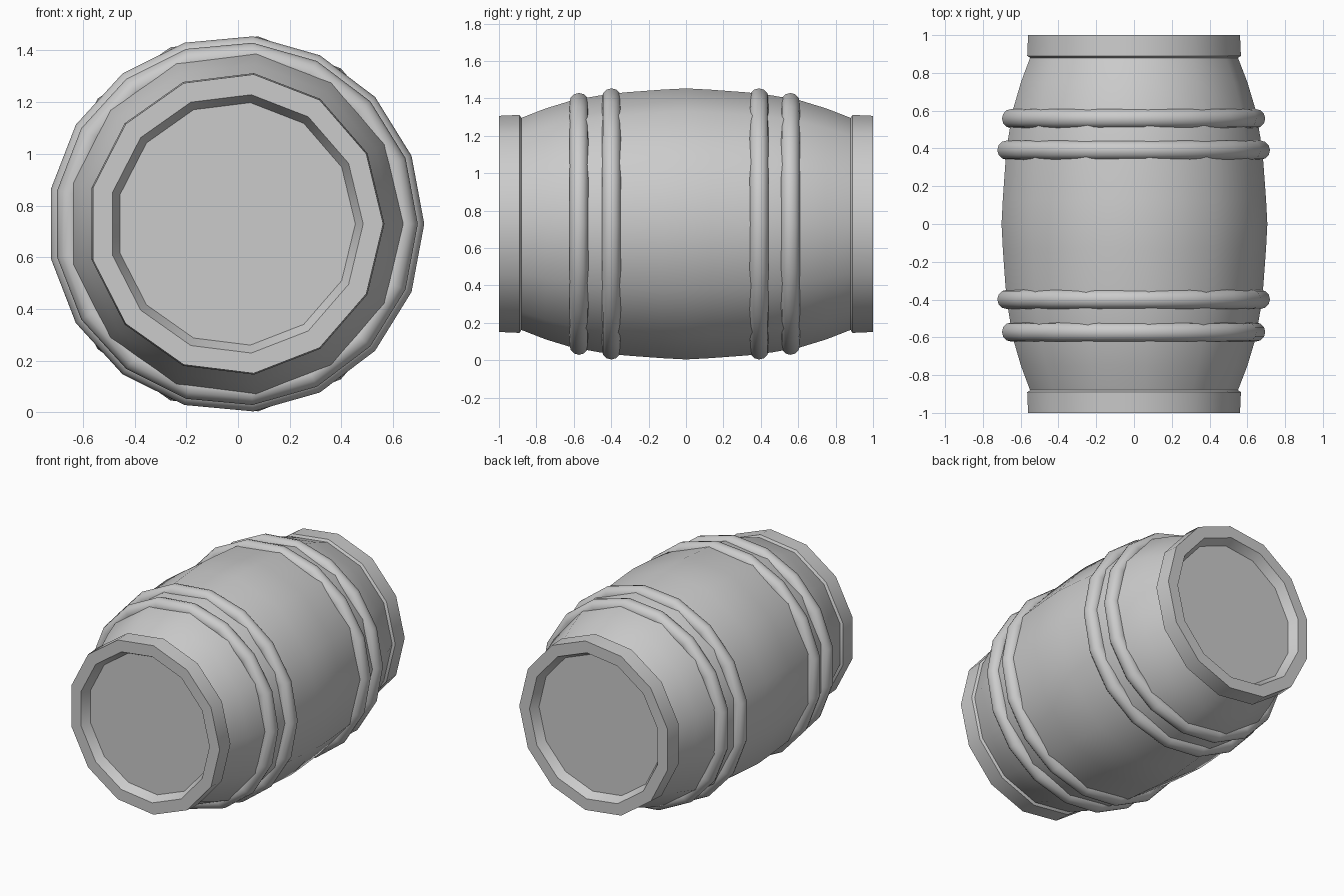
import bpy, bmesh
from math import sin, cos, pi, radians

if "Cube" in bpy.data.objects:
    bpy.data.objects.remove(bpy.data.objects["Cube"])

CX, CZ = -0.008, 0.729


def lathe(name, profile, sides, closed=False, sx=1.0):
    """Spin (radius, y) points about the y axis; closed makes a ring, otherwise ends are capped."""
    bm = bmesh.new()
    rings = [[bm.verts.new((CX + r * sx * cos(2 * pi * i / sides), y,
                            CZ + r * sin(2 * pi * i / sides)))
              for i in range(sides)] for r, y in profile]
    pairs = list(zip(rings, rings[1:]))
    if closed:
        pairs.append((rings[-1], rings[0]))
    else:
        bm.faces.new(rings[0])
        bm.faces.new(rings[-1])
    for a, b in pairs:
        for i in range(sides):
            j = (i + 1) % sides
            bm.faces.new((a[i], a[j], b[j], b[i]))
    bmesh.ops.recalc_face_normals(bm, faces=bm.faces)
    mesh = bpy.data.meshes.new(name)
    bm.to_mesh(mesh)
    bm.free()
    ob = bpy.data.objects.new(name, mesh)
    bpy.context.collection.objects.link(ob)
    bpy.ops.object.select_all(action='DESELECT')
    ob.select_set(True)
    bpy.context.view_layer.objects.active = ob
    bpy.ops.object.shade_smooth_by_angle(angle=radians(32))
    return ob


# Barrel: recessed lid, rim band, then bulging staves, mirrored end to end
half = [(0.472, 0.94), (0.503, 1.0), (0.582, 1.0), (0.587, 0.89), (0.571, 0.88),
        (0.622, 0.75), (0.665, 0.61), (0.692, 0.46), (0.708, 0.33), (0.723, 0.13)]
profile = [(r, -y) for r, y in half] + [(0.73, 0.0)] + half[::-1]
lathe("barrel_body", profile, 13, sx=0.978)

# Rounded hoops, two near each end
TUBE = 0.051
for name, y0, outer in (("hoop_front_outer", -0.572, 0.703), ("hoop_front_inner", -0.399, 0.728),
                        ("hoop_back_inner", 0.391, 0.728), ("hoop_back_outer", 0.558, 0.703)):
    section = [(outer - TUBE + TUBE * cos(2 * pi * k / 12), y0 + TUBE * sin(2 * pi * k / 12))
               for k in range(12)]
    lathe(name, section, 17, closed=True)
